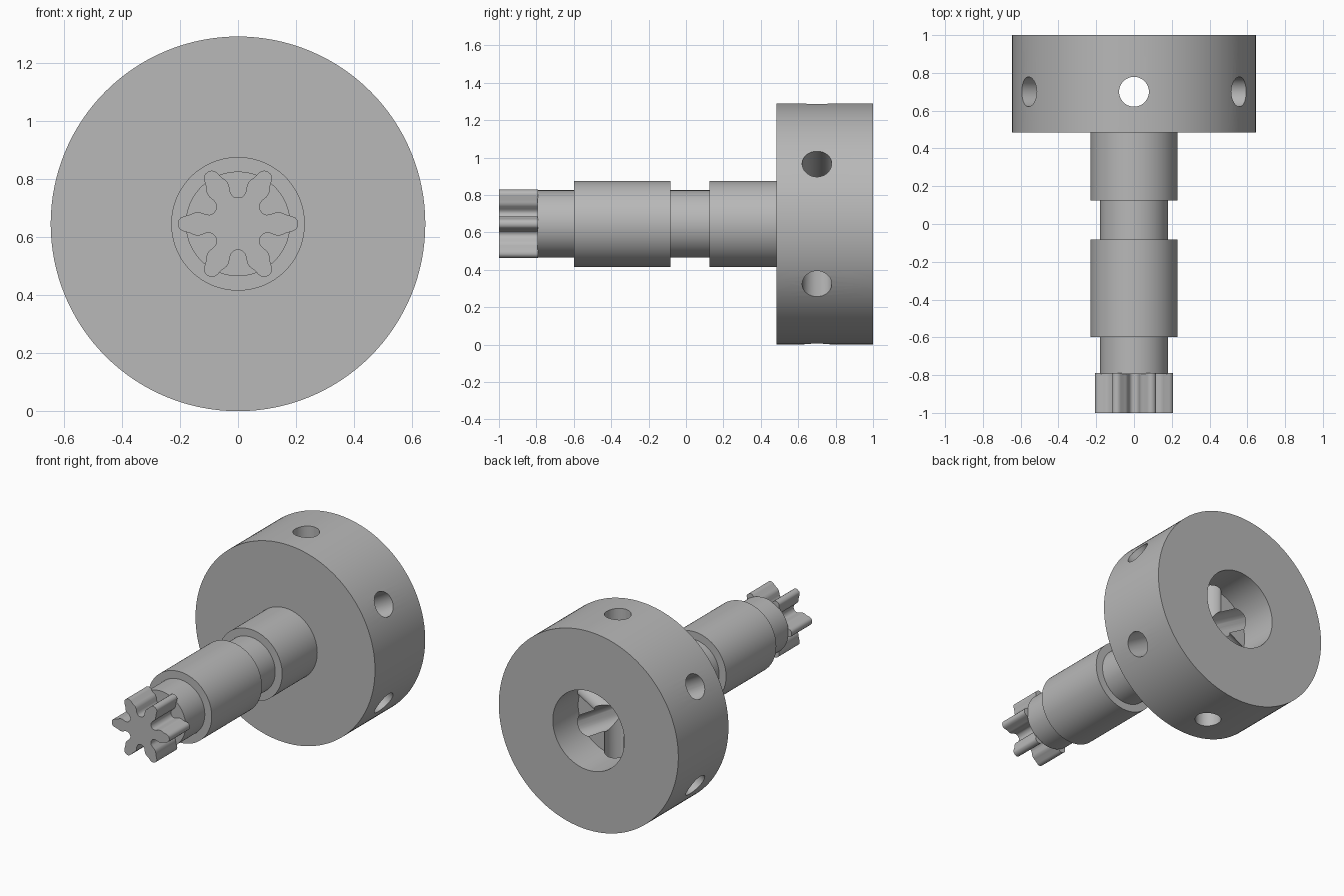
import bpy, bmesh
from math import sin, cos, pi, radians
from mathutils import Matrix, Vector

ZC = 0.645      # height of the common axis
SEGMENTS = 128
HOLE_Y = 0.70
HOLE_R = 0.079

if "Cube" in bpy.data.objects:
    bpy.data.objects.remove(bpy.data.objects["Cube"], do_unlink=True)

# One plain metal colour
metal = bpy.data.materials.new("grey_metal")
metal.use_nodes = True
colour = (0.48, 0.48, 0.48, 1.0)
metal.diffuse_color = colour
bsdf = next(n for n in metal.node_tree.nodes if n.type == "BSDF_PRINCIPLED")
bsdf.inputs["Base Color"].default_value = colour


def finish(bm, name):
    bmesh.ops.recalc_face_normals(bm, faces=bm.faces)
    mesh = bpy.data.meshes.new(name)
    bm.to_mesh(mesh)
    bm.free()
    mesh.materials.append(metal)
    obj = bpy.data.objects.new(name, mesh)
    bpy.context.collection.objects.link(obj)
    return obj


def smooth(obj, angle=30):
    bpy.ops.object.select_all(action="DESELECT")
    obj.select_set(True)
    bpy.context.view_layer.objects.active = obj
    bpy.ops.object.shade_smooth_by_angle(angle=radians(angle))


def loft(name, outlines):
    """Join matching closed outlines along y and cap both ends."""
    bm = bmesh.new()
    rings = [[bm.verts.new((r * cos(a), y, ZC + r * sin(a))) for r, a in pts]
             for y, pts in outlines]
    n = len(rings[0])
    for low, high in zip(rings, rings[1:]):
        for i in range(n):
            j = (i + 1) % n
            bm.faces.new((low[i], low[j], high[j], high[i]))
    bm.faces.new(rings[0])
    bm.faces.new(rings[-1])
    return finish(bm, name)


def lathe(name, profile):
    """Turn a (y, radius) profile about the axis."""
    return loft(name, [(y, [(r, 2 * pi * i / SEGMENTS) for i in range(SEGMENTS)])
                       for y, r in profile])


# Flange with a blind bore in its back
flange = lathe("flange", [(0.485, 0.645), (1.0, 0.645), (1.0, 0.257), (0.74, 0.257)])

# Three radial holes right through the flange, crossing on the axis
for k in range(3):
    bm = bmesh.new()
    place = (Matrix.Translation(Vector((0, HOLE_Y, ZC)))
             @ Matrix.Rotation(k * pi / 3, 4, "Y"))
    bmesh.ops.create_cone(bm, cap_ends=True, segments=48, radius1=HOLE_R,
                          radius2=HOLE_R, depth=2, matrix=place)
    cutter = finish(bm, "hole_cutter")
    cutter.hide_render = True
    mod = flange.modifiers.new("radial_hole", "BOOLEAN")
    mod.operation = "DIFFERENCE"
    mod.solver = "EXACT"
    mod.object = cutter
    bpy.context.view_layer.objects.active = flange
    bpy.ops.object.modifier_apply(modifier=mod.name)
    bpy.data.objects.remove(cutter, do_unlink=True)
smooth(flange)

# Stepped shaft
smooth(lathe("shaft", [(0.50, 0.23), (0.125, 0.23), (0.125, 0.18), (-0.083, 0.18),
                       (-0.083, 0.23), (-0.598, 0.23), (-0.598, 0.18), (-0.795, 0.18)]))

# Six-tooth pinion: half a tooth from valley to tip as (radius, degrees), mirrored
half = [(0.090, 0), (0.091, 5), (0.095, 9.5), (0.103, 12.5), (0.115, 13.8),
        (0.137, 13.2), (0.150, 14.5), (0.160, 17), (0.170, 19.5), (0.188, 22),
        (0.199, 24), (0.205, 26.5), (0.207, 30)]
tooth = half + [(r, 60 - a) for r, a in half[-2:0:-1]]
outline = [(r, radians(a + 30 + 60 * k)) for k in range(6) for r, a in tooth]
smooth(loft("pinion", [(-1.0, outline), (-0.79, outline)]), 40)
